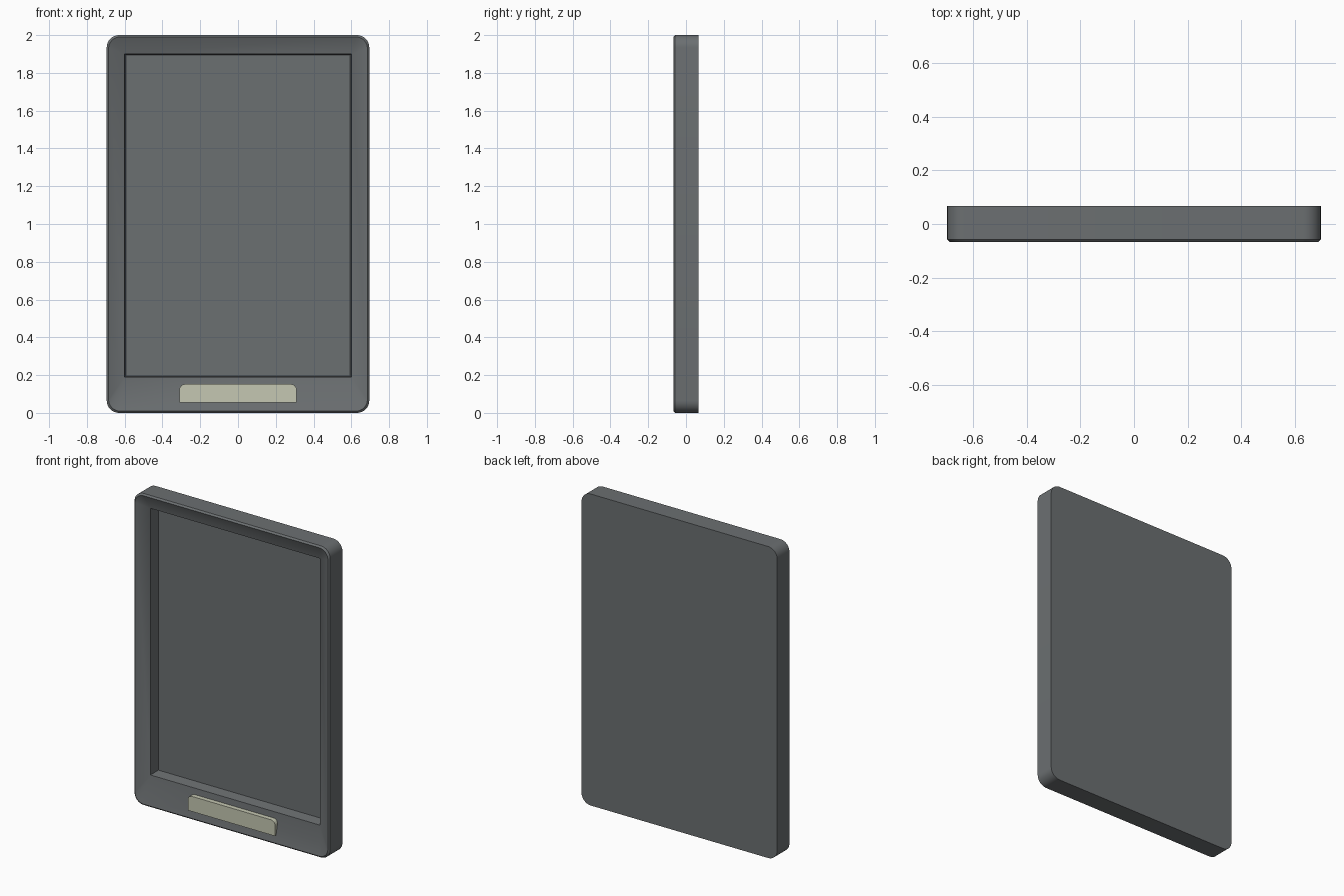
import bpy, bmesh, math

if "Cube" in bpy.data.objects:
    bpy.data.objects.remove(bpy.data.objects["Cube"])


def material(name, rgb):
    m = bpy.data.materials.new(name)
    m.diffuse_color = (*rgb, 1)
    m.use_nodes = True
    m.node_tree.nodes["Principled BSDF"].inputs["Base Color"].default_value = m.diffuse_color
    return m


def outline(x0, x1, z0, z1, y, radii, steps=8):
    """Rounded rectangle in the xz plane; radii run top right, top left, bottom left, bottom right."""
    points = []
    corners = [(x1, z1, -1, -1), (x0, z1, 1, -1), (x0, z0, 1, 1), (x1, z0, -1, 1)]
    for i, (x, z, sx, sz) in enumerate(corners):
        r = radii[i]
        for k in range(steps + 1):
            a = math.pi / 2 * (i + k / steps)
            points.append((x + sx * r + r * math.cos(a), y, z + sz * r + r * math.sin(a)))
    return points


def loft(name, rings, mat, cap_start=True, cap_end=True):
    bm = bmesh.new()
    loops = [[bm.verts.new(p) for p in ring] for ring in rings]
    n = len(loops[0])
    for a, b in zip(loops, loops[1:]):
        for i in range(n):
            j = (i + 1) % n
            bm.faces.new((a[i], a[j], b[j], b[i]))
    if cap_start:
        bm.faces.new(loops[0])
    if cap_end:
        bm.faces.new(loops[-1][::-1])
    bmesh.ops.remove_doubles(bm, verts=bm.verts[:], dist=1e-5)
    bmesh.ops.recalc_face_normals(bm, faces=bm.faces[:])
    mesh = bpy.data.meshes.new(name)
    bm.to_mesh(mesh)
    bm.free()
    mesh.materials.append(mat)
    ob = bpy.data.objects.new(name, mesh)
    bpy.context.collection.objects.link(ob)
    bpy.ops.object.select_all(action='DESELECT')
    ob.select_set(True)
    bpy.context.view_layer.objects.active = ob
    bpy.ops.object.shade_smooth_by_angle(angle=math.radians(30))
    return ob


grey = material("dark_grey", (0.148, 0.16, 0.166))
beige = material("beige", (0.56, 0.575, 0.445))

# Casing: flat back, bevelled front rim, bezel sloping in to the recess, recess wall
W = 0.695
loft("casing", [
    outline(-W, W, 0, 2, 0.067, [0.065] * 4),
    outline(-W, W, 0, 2, -0.057, [0.065] * 4),
    outline(-W + 0.01, W - 0.01, 0.01, 1.99, -0.067, [0.06] * 4),
    outline(-0.601, 0.601, 0.189, 1.901, -0.029, [0] * 4),
    outline(-0.594, 0.594, 0.196, 1.894, 0.04, [0] * 4),
], grey, cap_end=False)

# Screen: flat panel at the bottom of the recess
bpy.ops.mesh.primitive_plane_add(size=1, location=(0, 0.04, 1.045), rotation=(math.pi / 2, 0, 0))
screen = bpy.context.object
screen.name = "screen"
screen.scale = (1.188, 1.698, 1)
screen.data.materials.append(grey)

# Button bar: rounded at the top corners, square below
loft("button_bar", [
    outline(-0.31, 0.31, 0.055, 0.152, -0.03, [0.03, 0.03, 0.004, 0.004]),
    outline(-0.31, 0.31, 0.055, 0.152, -0.067, [0.03, 0.03, 0.004, 0.004]),
], beige)
